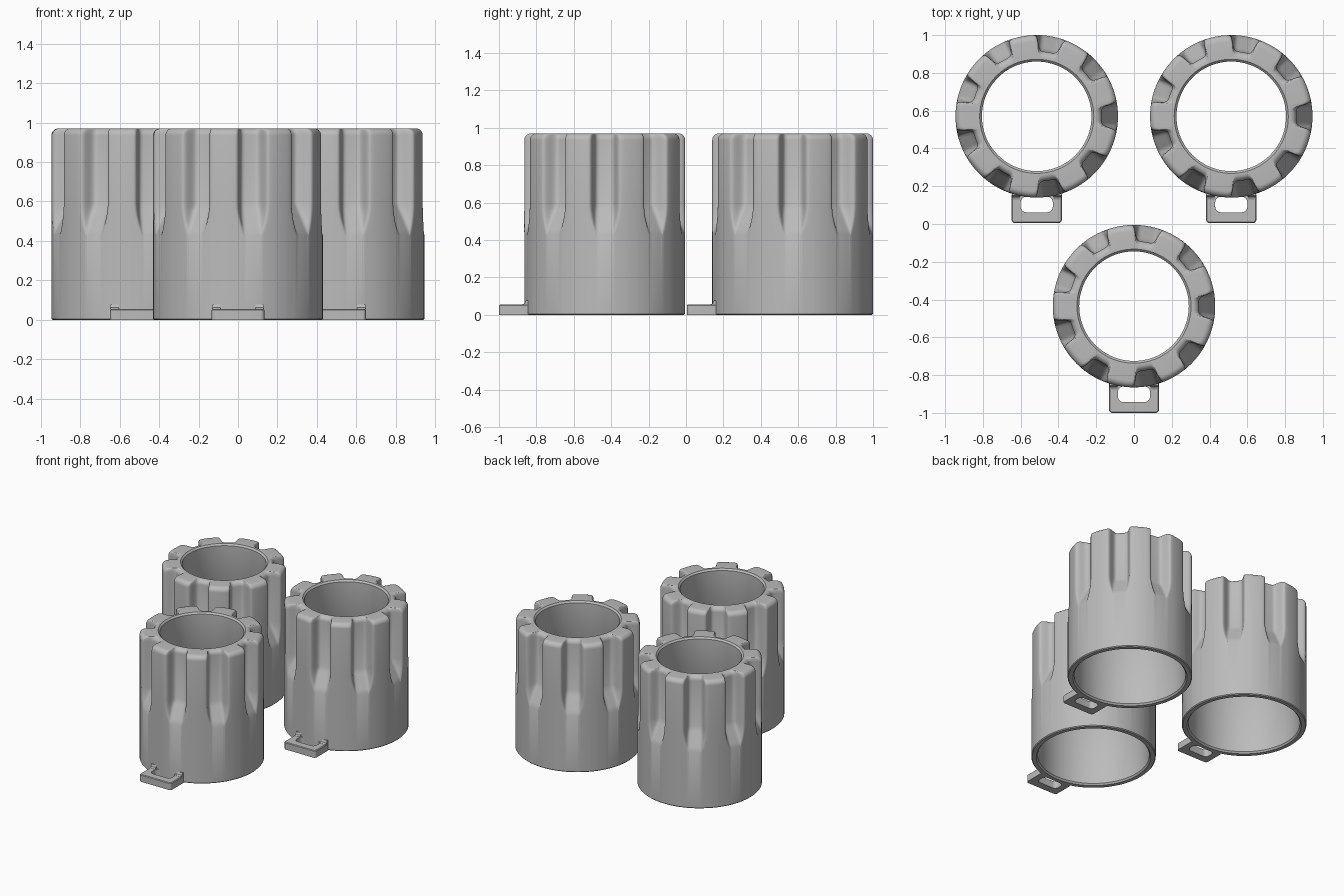
import bpy, bmesh, math
from mathutils import Vector

cube = bpy.data.objects.get("Cube")
if cube:
    bpy.data.objects.remove(cube)

RADIUS, HEIGHT, DEPTH = 0.43, 0.97, 0.085
GROOVES = 9
GROOVE_LOW, GROOVE_FULL = 0.43, 0.59
FILLET = 0.035

gray = bpy.data.materials.new("satin gray")
gray.use_nodes = True
gray.diffuse_color = (0.5, 0.5, 0.5, 1)
gray.node_tree.nodes["Principled BSDF"].inputs["Base Color"].default_value = (0.5, 0.5, 0.5, 1)

# Half a groove: degrees from its middle, share of full depth
HALF = [(0, 1), (4, 1), (6, .97), (7.3, .88), (8.2, .72), (8.8, .5),
        (9.4, .26), (10.1, .09), (11, .02), (12, 0), (14.5, 0), (17, 0), (20, 0)]
PERIOD = [(-a, d) for a, d in HALF[-2:0:-1]] + HALF


def outer_ring(z, inset=0.0):
    """Grip outline at height z; grooves narrow and run out toward the bottom."""
    t = min(1, max(0, (z - GROOVE_LOW) / (GROOVE_FULL - GROOVE_LOW)))
    width = 0.65 + 0.35 * math.sin(t * math.pi / 2)
    points = []
    for g in range(GROOVES):
        for a, d in PERIOD:
            if abs(a) <= 12:
                a *= width
            ang = math.radians(a + g * 360 / GROOVES)
            r = RADIUS - DEPTH * d * t - inset
            points.append((r * math.cos(ang), r * math.sin(ang), z))
    return points


def round_ring(r, z):
    return [(Vector((x, y)).normalized() * r).to_3d() + Vector((0, 0, z))
            for x, y, _ in outer_ring(HEIGHT)]


def skin(bm, rings):
    """Join a closed chain of rings with quads."""
    loops = [[bm.verts.new(p) for p in ring] for ring in rings]
    n = len(loops[0])
    for a, b in zip(loops, loops[1:] + loops[:1]):
        for i in range(n):
            j = (i + 1) % n
            bm.faces.new((a[i], a[j], b[j], b[i]))


def rounded_rect(x, y0, y1, r, z):
    points = []
    corners = [(x - r, y1 - r), (r - x, y1 - r), (r - x, y0 + r), (x - r, y0 + r)]
    for k, (cx, cy) in enumerate(corners):
        for s in range(7):
            ang = math.pi / 2 * (k + s / 6)
            points.append((cx + r * math.cos(ang), cy + r * math.sin(ang), z))
    return points


def finish(name, bm):
    bmesh.ops.recalc_face_normals(bm, faces=bm.faces)
    mesh = bpy.data.meshes.new(name)
    bm.to_mesh(mesh)
    bm.free()
    mesh.materials.append(gray)
    obj = bpy.data.objects.new(name, mesh)
    bpy.context.collection.objects.link(obj)
    bpy.ops.object.select_all(action='DESELECT')
    obj.select_set(True)
    bpy.context.view_layer.objects.active = obj
    bpy.ops.object.shade_smooth_by_angle(angle=math.radians(32))
    return obj


# Hollow grip: outer skin, rounded top, stepped bore
bm = bmesh.new()
rings = [outer_ring(0, 0.006), outer_ring(0.006)]
rings += [outer_ring(GROOVE_LOW + (GROOVE_FULL - GROOVE_LOW) * i / 5) for i in range(6)]
for i in range(7):
    ang = math.pi / 2 * i / 6
    rings.append(outer_ring(HEIGHT - FILLET + FILLET * math.sin(ang),
                            FILLET * (1 - math.cos(ang))))
rings += [round_ring(r, z) for r, z in
          [(0.302, HEIGHT), (0.29, HEIGHT - 0.012), (0.29, 0.58),
           (0.385, 0.42), (0.385, 0.012), (0.395, 0)]]
skin(bm, rings)
grip = finish("grip", bm)

# Strap loop at the foot, with small ramps against the grip
bm = bmesh.new()
skin(bm, [rounded_rect(0.133, -0.565, -0.40, 0.018, 0),
          rounded_rect(0.133, -0.565, -0.40, 0.018, 0.05),
          rounded_rect(0.128, -0.56, -0.40, 0.014, 0.055),
          rounded_rect(0.085, -0.508, -0.425, 0.03, 0.055),
          rounded_rect(0.085, -0.508, -0.425, 0.03, 0)])
for side in (-1, 1):
    ends = []
    for x in (0.088, 0.13):
        ends.append([bm.verts.new((side * x, y, z)) for y, z in
                     [(-0.405, 0.05), (-0.44, 0.05), (-0.44, 0.056), (-0.427, 0.062),
                      (-0.42, 0.078), (-0.405, 0.078)]])
    for k in range(6):
        m = (k + 1) % 6
        bm.faces.new((ends[0][k], ends[0][m], ends[1][m], ends[1][k]))
    for end in ends:
        bm.faces.new(end)
strap_loop = finish("strap_loop", bm)

# Three copies: one in front, two behind
places = {"front": (0, -0.435), "back_left": (0.515, 0.57), "back_right": (-0.515, 0.57)}
for k, (place, (x, y)) in enumerate(places.items()):
    for part, label in ((grip, "grip"), (strap_loop, "strap_loop")):
        obj = part
        if k:
            obj = part.copy()
            bpy.context.collection.objects.link(obj)
        obj.name = f"{place}_{label}"
        obj.location = (x, y, 0)
